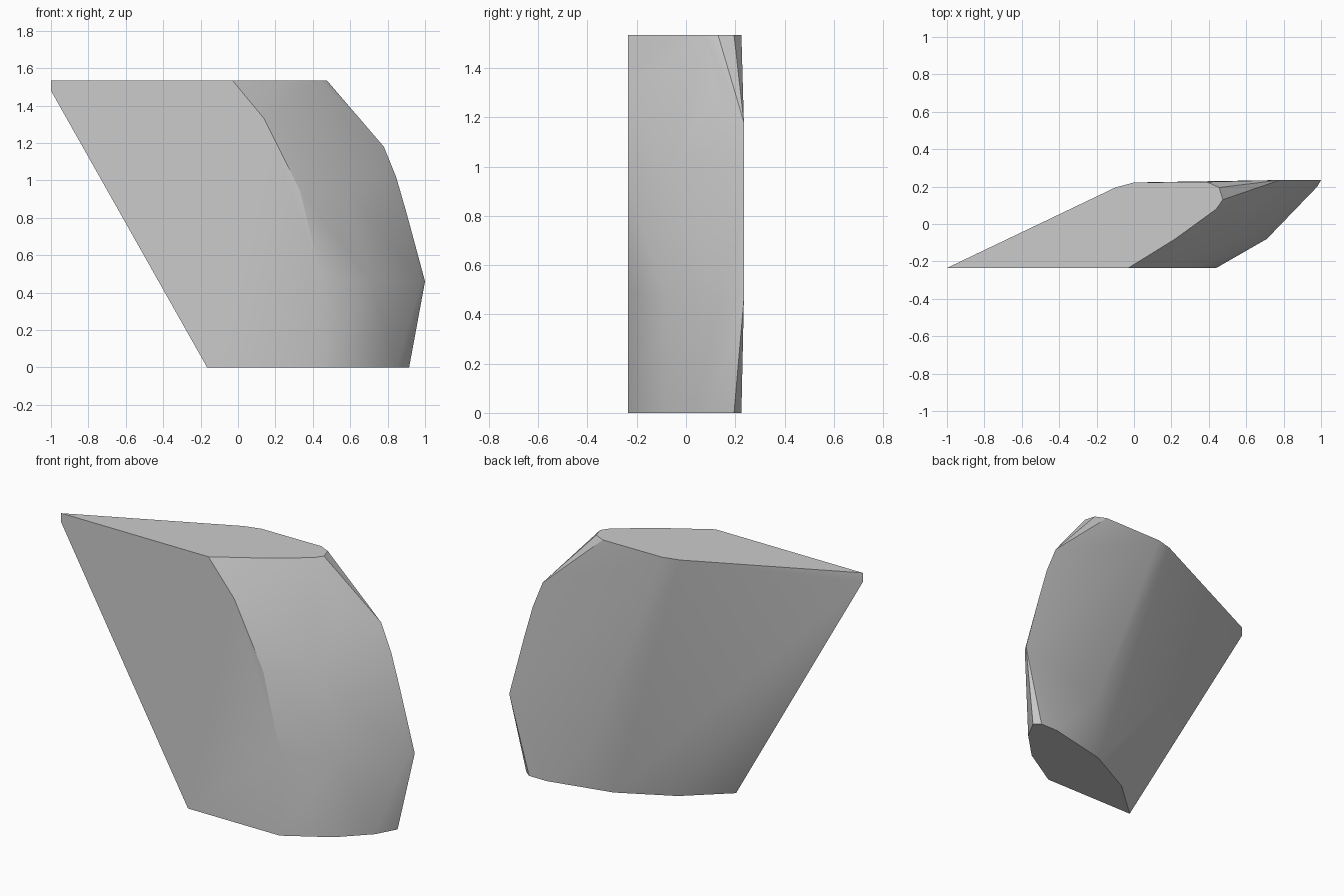
import bpy
import bmesh
from math import radians

# Remove only the default cube
default_cube = bpy.data.objects.get("Cube")
if default_cube:
    bpy.data.objects.remove(default_cube, do_unlink=True)

FRONT, BACK = -0.235, 0.235
TOP = 1.535


def make_material(name, colour):
    material = bpy.data.materials.new(name)
    material.use_nodes = True
    material.diffuse_color = colour
    shader = material.node_tree.nodes["Principled BSDF"]
    shader.inputs["Base Color"].default_value = colour
    return material


def at_depth(y, outline):
    """Place an (x, z) outline on an upright plane."""
    return [(x, y, z) for x, z in outline]


def at_height(z, outline):
    """Place an (x, y) outline on a level plane."""
    return [(x, y, z) for x, y in outline]


def make_hull(name, points, material):
    """Wrap a convex faceted block around the section outlines."""
    mesh = bpy.data.meshes.new(name)
    bm = bmesh.new()
    for point in points:
        bm.verts.new(point)
    bmesh.ops.remove_doubles(bm, verts=bm.verts[:], dist=0.001)
    bmesh.ops.convex_hull(bm, input=bm.verts[:])
    # Drop points that ended up inside, then merge level facets
    loose = [vert for vert in bm.verts if not vert.link_faces]
    bmesh.ops.delete(bm, geom=loose, context='VERTS')
    bmesh.ops.dissolve_limit(bm, angle_limit=radians(1),
                             verts=bm.verts[:], edges=bm.edges[:])
    bmesh.ops.recalc_face_normals(bm, faces=bm.faces[:])
    bm.to_mesh(mesh)
    bm.free()
    mesh.materials.append(material)
    block = bpy.data.objects.new(name, mesh)
    bpy.context.collection.objects.link(block)
    return block


# Flat front: slanted on one side, curved on the other
front_outline = at_depth(FRONT, [
    (-1, TOP), (-1, 1.48), (-0.165, 0), (0.44, 0), (0.44, 0.5),
    (0.33, 0.95), (0.14, 1.33), (-0.03, TOP)])

# Back: upright facet following the curved side
back_outline = at_depth(BACK, [
    (0.78, 1.18), (0.845, 1.02), (0.9, 0.83), (1, 0.46)])

# Flat top with a rounded back corner
top_outline = at_height(TOP, [
    (0.22, -0.08), (0.44, 0.08), (0.475, 0.13), (0.455, 0.195),
    (0.39, 0.225), (0, 0.222), (-0.1, 0.195)])

# Flat base, leaf shaped
base_outline = at_height(0, [
    (0.07, -0.025), (0.38, 0.137), (0.76, 0.225), (0.876, 0.225),
    (0.915, 0.195), (0.85, 0.075), (0.69, -0.085)])

# Widest section of the curved side, and the ridge on the back
widest_outline = at_height(0.46, [(0.71, -0.08), (0.98, 0.2)])
side_bulge = [(0.58, -0.08, 0.95), (0.61, 0.1, 1.28)]
back_ridge = [(0.45, 0.225, 0.33)]

# Faceted block
stone_grey = make_material("stone grey", (0.6, 0.6, 0.6, 1))
block = make_hull(
    "faceted_block",
    front_outline + back_outline + top_outline + base_outline
    + widest_outline + side_bulge + back_ridge,
    stone_grey)

# Smooth the gentle facets and keep the strong edges crisp
bpy.ops.object.select_all(action='DESELECT')
block.select_set(True)
bpy.context.view_layer.objects.active = block
bpy.ops.object.shade_smooth_by_angle(angle=radians(30))
